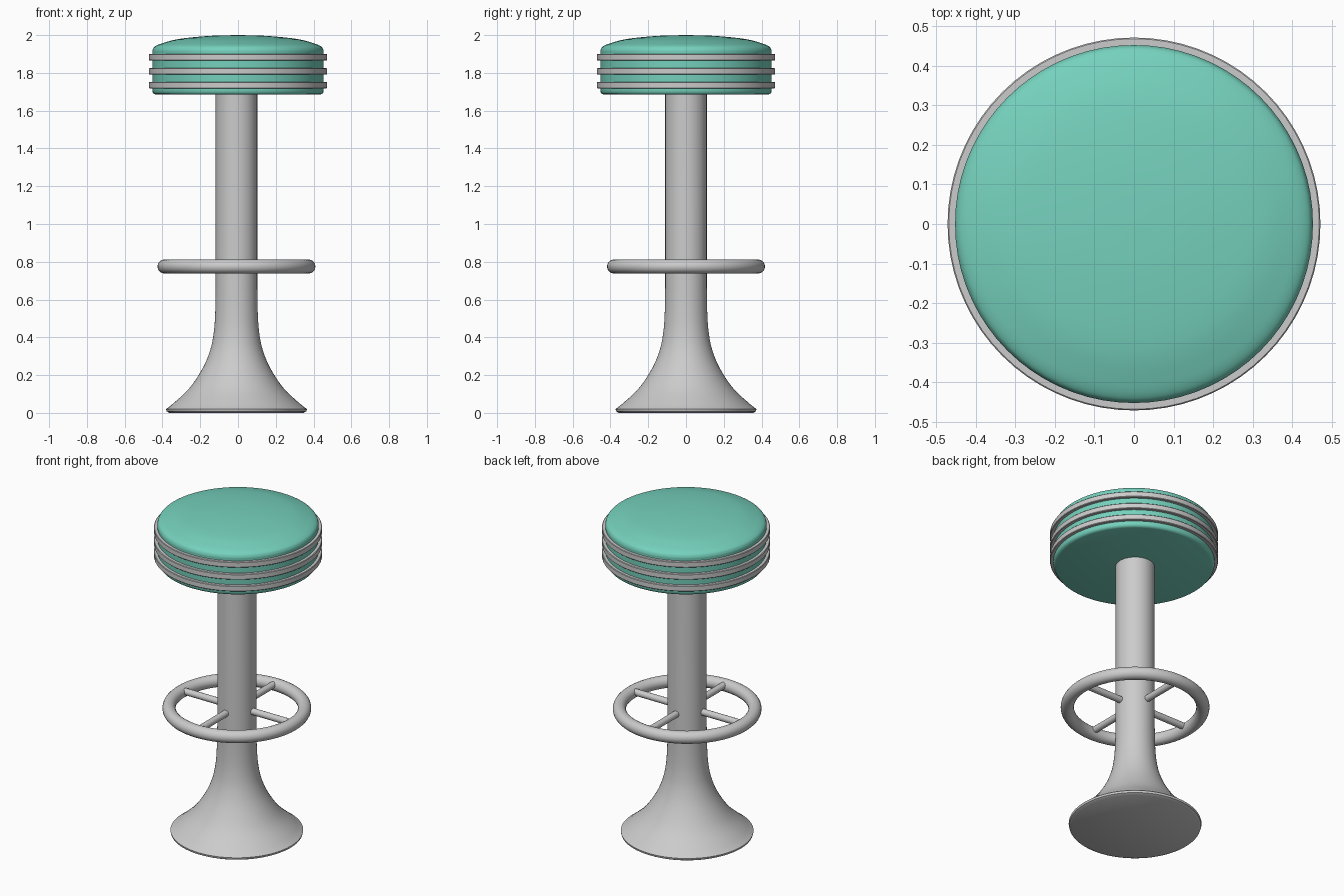
import bpy, bmesh, math
from mathutils import Matrix, Vector

if "Cube" in bpy.data.objects:
    bpy.data.objects.remove(bpy.data.objects["Cube"])

CX = -0.008  # pedestal sits a hair off the seat centre


def smooth_curve(pts, steps=5):
    """Catmull-Rom curve through (radius, z) points."""
    p = [Vector(q) for q in pts]
    p = [2 * p[0] - p[1]] + p + [2 * p[-1] - p[-2]]
    out = []
    for a, b, c, d in zip(p, p[1:], p[2:], p[3:]):
        for i in range(steps):
            t = i / steps
            out.append(0.5 * (2 * b + (c - a) * t + (2 * a - 5 * b + 4 * c - d) * t * t
                              + (3 * b - a - 3 * c + d) * t ** 3))
    return [tuple(v) for v in out] + [tuple(pts[-1])]


def finish(name, bm, x=0.0, mat=None, angle=40):
    bmesh.ops.recalc_face_normals(bm, faces=bm.faces)
    me = bpy.data.meshes.new(name)
    bm.to_mesh(me)
    bm.free()
    ob = bpy.data.objects.new(name, me)
    ob.location.x = x
    bpy.context.collection.objects.link(ob)
    if mat:
        me.materials.append(mat)
    bpy.ops.object.select_all(action='DESELECT')
    ob.select_set(True)
    bpy.context.view_layer.objects.active = ob
    bpy.ops.object.shade_smooth_by_angle(angle=math.radians(angle))
    return ob


def lathe(name, profile, closed=False, segs=72, **kw):
    """Revolve a (radius, z) profile around z."""
    bm = bmesh.new()
    vs = [bm.verts.new((r, 0, z)) for r, z in profile]
    pairs = list(zip(vs, vs[1:])) + ([(vs[-1], vs[0])] if closed else [])
    edges = [bm.edges.new(e) for e in pairs]
    bmesh.ops.spin(bm, geom=vs + edges, axis=(0, 0, 1), cent=(0, 0, 0),
                   angle=2 * math.pi, steps=segs, use_merge=True)
    bmesh.ops.remove_doubles(bm, verts=bm.verts, dist=1e-5)
    return finish(name, bm, **kw)


green = bpy.data.materials.new("green_vinyl")
green.diffuse_color = (0.18, 0.64, 0.51, 1)
green.use_nodes = True
green.node_tree.nodes["Principled BSDF"].inputs["Base Color"].default_value = green.diffuse_color

# Cushion: rounded bottom edge, straight wall, domed top
dome = smooth_curve([(0.453, 1.905), (0.452, 1.922), (0.44, 1.94), (0.40, 1.957),
                     (0.31, 1.98), (0.15, 1.996), (0, 2.0)])
lathe("seat_cushion", [(0, 1.685), (0.435, 1.685), (0.446, 1.689), (0.452, 1.698),
                       (0.453, 1.71)] + dome, mat=green)

# Three metal bands around the cushion
for i, z in enumerate((1.735, 1.808, 1.883)):
    h = 0.017
    lathe(f"seat_band_{i + 1}", [(0.445, z - h), (0.469, z - h), (0.472, z - h + 0.003),
                                 (0.472, z + h - 0.003), (0.469, z + h), (0.445, z + h)],
          closed=True)

# Column with its trumpet-shaped foot
flare = smooth_curve([(0.373, 0.02), (0.335, 0.05), (0.25, 0.13), (0.18, 0.235),
                      (0.14, 0.33), (0.121, 0.42), (0.113, 0.52), (0.11, 0.66)])
lathe("pedestal", [(0, 0), (0.355, 0), (0.37, 0.008)] + flare + [(0.11, 1.69), (0, 1.69)], x=CX)

# Footrest ring
RING_Z = 0.775
lathe("footrest_ring", [(0.381 + 0.037 * math.cos(a), RING_Z + 0.037 * math.sin(a))
                        for a in (math.tau * i / 20 for i in range(20))], closed=True, x=CX)

# Four spokes joining the ring to the column
bm = bmesh.new()
for i in range(4):
    place = (Matrix.Rotation(i * math.pi / 2, 4, 'Z') @ Matrix.Translation((0.225, 0, RING_Z + 0.008))
             @ Matrix.Rotation(math.pi / 2, 4, 'Y'))
    bmesh.ops.create_cone(bm, cap_ends=True, segments=20, radius1=0.02, radius2=0.02,
                          depth=0.27, matrix=place)
finish("footrest_spokes", bm, x=CX)
